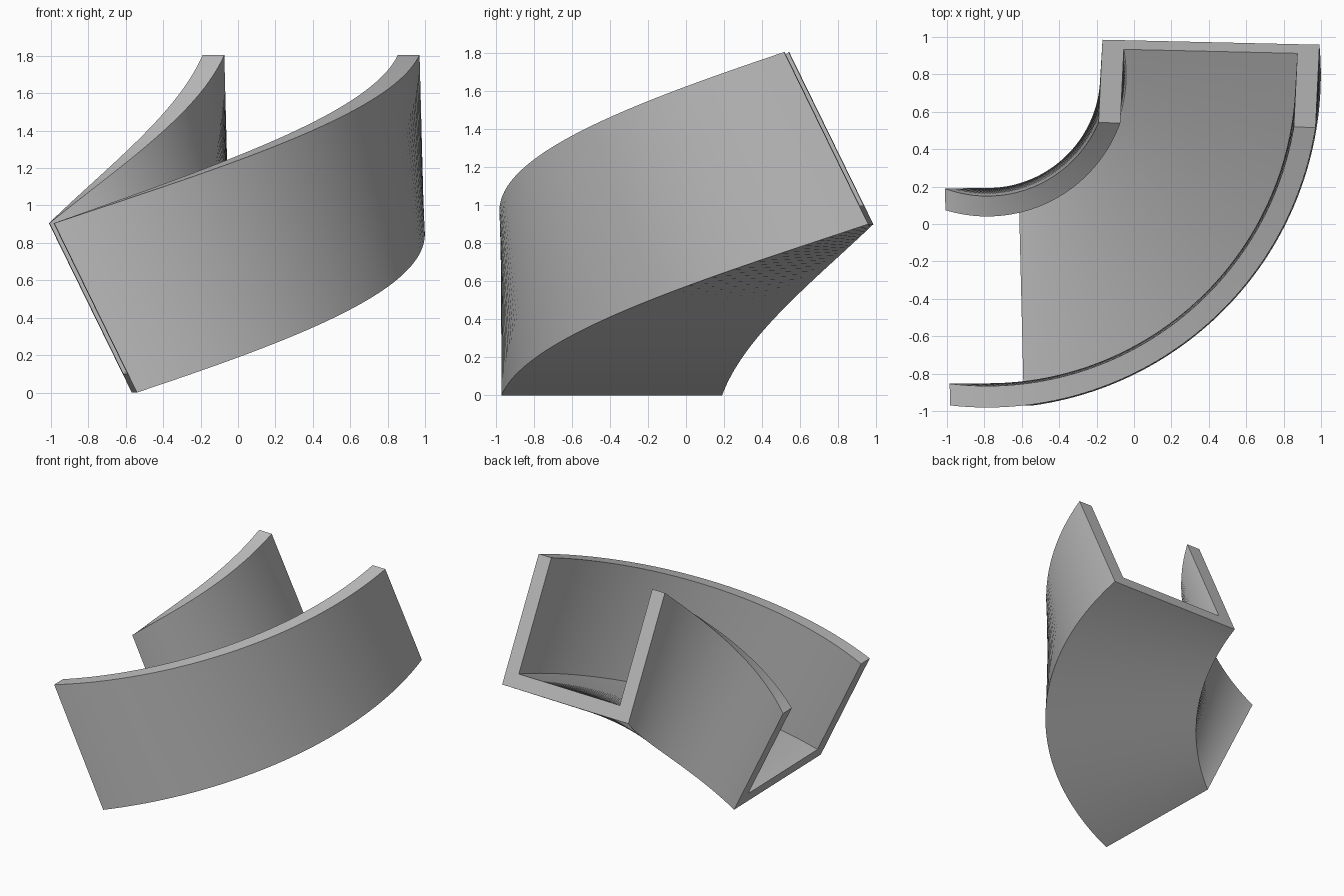
import bpy, bmesh, math
from mathutils import Matrix, Vector

cube = bpy.data.objects.get("Cube")
if cube:
    bpy.data.objects.remove(cube, do_unlink=True)

# Plain grey material
grey = bpy.data.materials.new("plain_grey")
grey.use_nodes = True
colour = (0.5, 0.5, 0.5, 1)
grey.diffuse_color = colour
grey.node_tree.nodes["Principled BSDF"].inputs["Base Color"].default_value = colour

# Helical sweep settings
CENTRE = Vector((-0.785, 0.797, 0))
TURN = math.radians(87.3)
RISE = 0.9
STEPS = 64

# Channel section: across runs from inner to outer wall, up leans backwards
INNER = Vector((0.217, -0.607, 0))
ACROSS = Vector((0.028, -1.16, 0))
UP = Vector((-0.443, 0, 0.905))
WALL, FLOOR = 0.1, 0.11
PROFILE = [(0, 0), (1, 0), (1, 1), (1 - WALL, 1),
           (1 - WALL, FLOOR), (WALL, FLOOR), (WALL, 1), (0, 1)]

bm = bmesh.new()
rings = []
for i in range(STEPS + 1):
    t = i / STEPS
    turn = Matrix.Rotation(TURN * t, 3, 'Z')
    lift = Vector((0, 0, RISE * t))
    rings.append([bm.verts.new(CENTRE + lift + turn @ (INNER + ACROSS * u + UP * v))
                  for u, v in PROFILE])

# Skin between neighbouring sections
n = len(PROFILE)
for a, b in zip(rings, rings[1:]):
    for k in range(n):
        m = (k + 1) % n
        bm.faces.new((a[k], a[m], b[m], b[k]))

# End faces: outer wall, floor and inner wall pieces
for ring in (rings[0], rings[-1]):
    bm.faces.new(ring)
bmesh.ops.recalc_face_normals(bm, faces=bm.faces)

mesh = bpy.data.meshes.new("curved_channel")
bm.to_mesh(mesh)
bm.free()
mesh.materials.append(grey)
channel = bpy.data.objects.new("curved_channel", mesh)
bpy.context.collection.objects.link(channel)

# Smooth curved walls, sharp corners
bpy.ops.object.select_all(action='DESELECT')
channel.select_set(True)
bpy.context.view_layer.objects.active = channel
bpy.ops.object.shade_smooth_by_angle(angle=math.radians(30))
